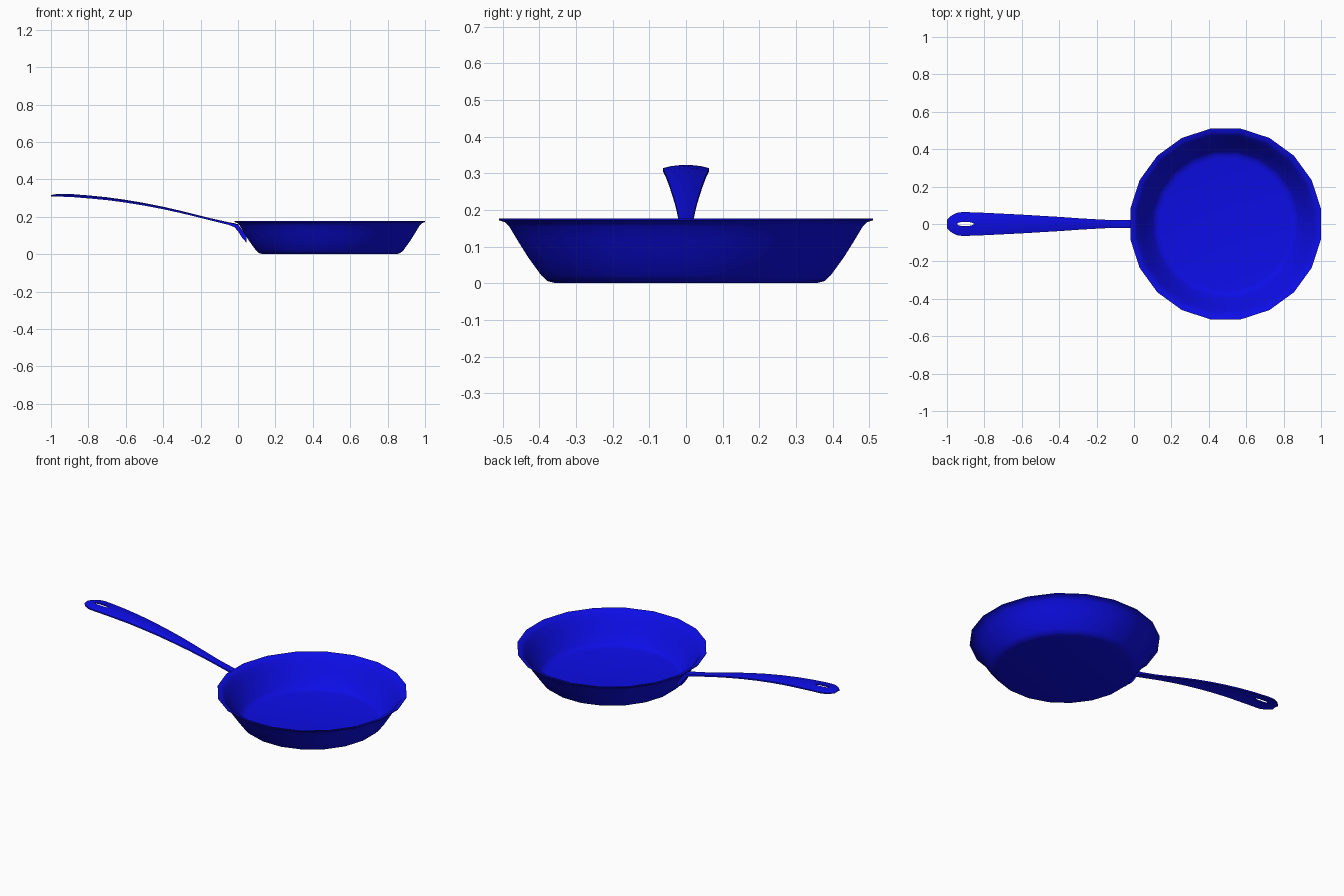
import bpy, bmesh, math
from mathutils import Matrix, Vector

cube = bpy.data.objects.get("Cube")
if cube:
    bpy.data.objects.remove(cube, do_unlink=True)

BLUE = (0.004, 0.004, 0.8, 1.0)
blue = bpy.data.materials.new("blue enamel")
blue.use_nodes = True
blue.diffuse_color = BLUE
blue.node_tree.nodes["Principled BSDF"].inputs["Base Color"].default_value = BLUE


def finish(bm, name, angle):
    bmesh.ops.recalc_face_normals(bm, faces=bm.faces)
    mesh = bpy.data.meshes.new(name)
    bm.to_mesh(mesh)
    bm.free()
    mesh.materials.append(blue)
    obj = bpy.data.objects.new(name, mesh)
    bpy.context.collection.objects.link(obj)
    bpy.ops.object.select_all(action='DESELECT')
    obj.select_set(True)
    bpy.context.view_layer.objects.active = obj
    bpy.ops.object.shade_smooth_by_angle(angle=math.radians(angle))
    return obj


# Pan: thin-walled profile spun into a twenty-sided bowl
SIDES = 20
outer = [(0, 0), (0.355, 0), (0.378, 0.006), (0.395, 0.022), (0.43, 0.07),
         (0.46, 0.118), (0.482, 0.155), (0.493, 0.166), (0.51, 0.172)]
inner = [(0.51, 0.177), (0.488, 0.172), (0.474, 0.157), (0.452, 0.122),
         (0.422, 0.075), (0.388, 0.026), (0.374, 0.013), (0.35, 0.008), (0, 0.008)]
bm = bmesh.new()
grow = 1 / math.cos(math.pi / SIDES)      # flats, not corners, reach the radius
pts = [bm.verts.new((r * grow, 0, z)) for r, z in outer + inner]
edges = [bm.edges.new(pair) for pair in zip(pts, pts[1:])]
bmesh.ops.rotate(bm, verts=pts, matrix=Matrix.Rotation(math.pi / SIDES, 3, 'Z'))
bmesh.ops.spin(bm, geom=pts + edges, cent=(0, 0, 0), axis=(0, 0, 1),
               angle=math.tau, steps=SIDES, use_duplicate=False)
bmesh.ops.remove_doubles(bm, verts=bm.verts, dist=0.0005)
bmesh.ops.translate(bm, verts=bm.verts, vec=Vector((0.49, 0, 0)))
finish(bm, "pan", 50)

# Handle stations: x, top height, thickness, half width
stations = [
    (-1.0, 0.317, 0.005, 0.022), (-0.975, 0.321, 0.006, 0.046),
    (-0.945, 0.323, 0.007, 0.06), (-0.925, 0.323, 0.007, 0.063),
    (-0.88, 0.321, 0.007, 0.063), (-0.858, 0.319, 0.007, 0.062),
    (-0.8, 0.315, 0.008, 0.06), (-0.7, 0.305, 0.008, 0.055),
    (-0.6, 0.291, 0.008, 0.05), (-0.5, 0.274, 0.008, 0.044),
    (-0.4, 0.254, 0.008, 0.038), (-0.3, 0.231, 0.008, 0.031),
    (-0.2, 0.206, 0.008, 0.025), (-0.14, 0.191, 0.009, 0.022),
    (-0.05, 0.171, 0.011, 0.021), (-0.02, 0.166, 0.018, 0.021),
    (0.0, 0.16, 0.034, 0.021), (0.02, 0.132, 0.038, 0.021),
    (0.045, 0.1, 0.035, 0.021)]
HOLE = range(2, 5)                         # spans left open for the hanging slot
slot = {2: 0.005, 3: 0.01, 4: 0.01, 5: 0.005}

bm = bmesh.new()
top, low = [], []
for i, (x, z, thick, w) in enumerate(stations):
    k = slot.get(i, w * 0.25)
    ys = (-w, -w * 0.65, -k, k, w * 0.65, w)
    crown = 0.009 * w / 0.063
    rows = [z - crown * (y / w) ** 2 for y in ys]
    top.append([bm.verts.new((x, y, h)) for y, h in zip(ys, rows)])
    low.append([bm.verts.new((x, y, h - thick)) for y, h in zip(ys, rows)])

last, cols = len(stations) - 1, 5
for i in range(last):
    for j in range(cols):
        if j == 2 and i in HOLE:
            continue
        for g in (top, low):
            bm.faces.new((g[i][j], g[i + 1][j], g[i + 1][j + 1], g[i][j + 1]))
    # Long sides, and the slot walls where it is open
    for j in (0, cols) + ((2, 3) if i in HOLE else ()):
        bm.faces.new((top[i][j], top[i + 1][j], low[i + 1][j], low[i][j]))
# End caps and the two slot ends
for i, js in ((0, range(cols)), (last, range(cols)), (HOLE.start, (2,)), (HOLE.stop, (2,))):
    for j in js:
        bm.faces.new((top[i][j], top[i][j + 1], low[i][j + 1], low[i][j]))
finish(bm, "handle", 40)
